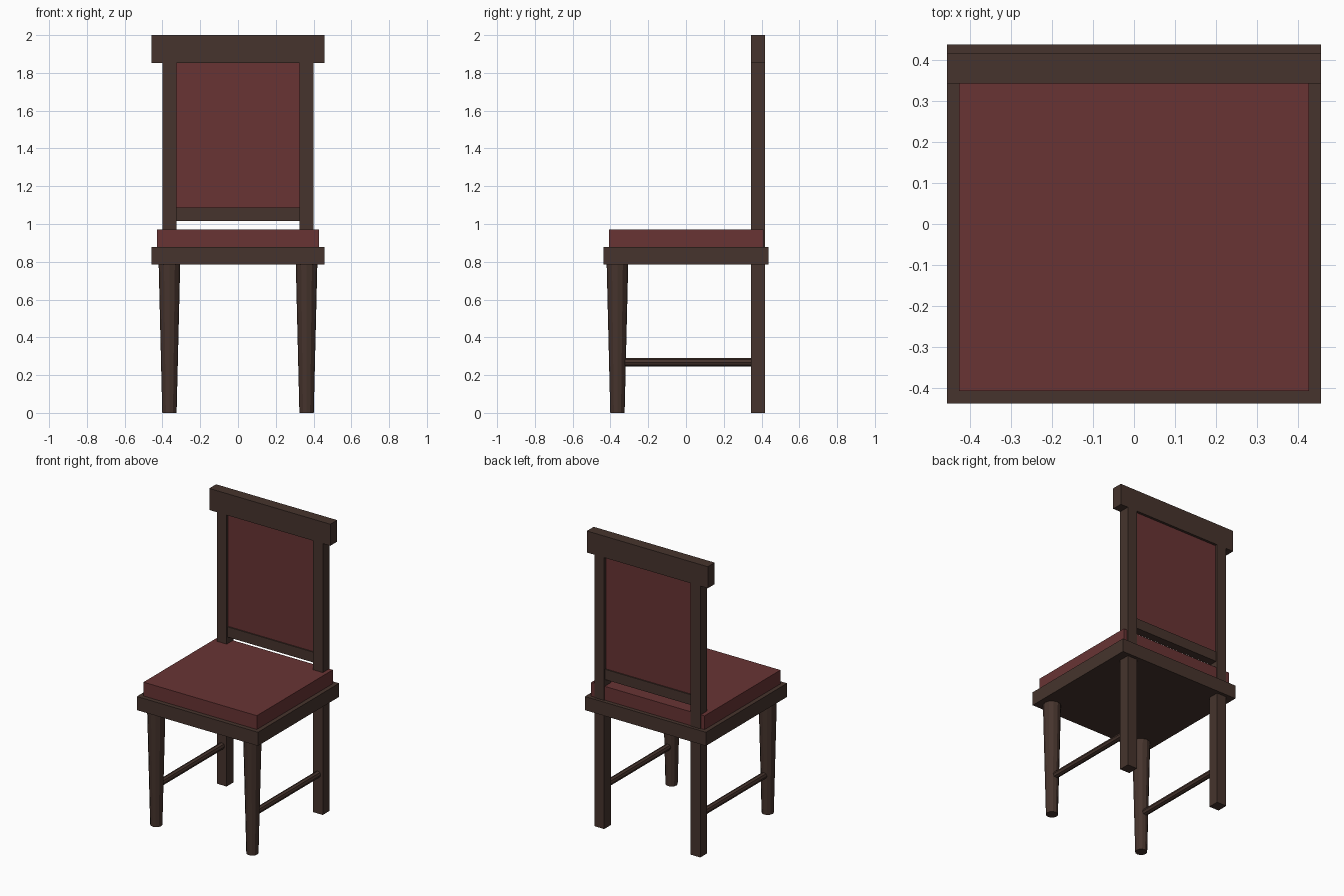
import bpy
import math
from mathutils import Vector

if "Cube" in bpy.data.objects:
    bpy.data.objects.remove(bpy.data.objects["Cube"])


def material(name, rgb):
    m = bpy.data.materials.new(name)
    m.diffuse_color = (*rgb, 1.0)
    m.use_nodes = True
    m.node_tree.nodes["Principled BSDF"].inputs["Base Color"].default_value = m.diffuse_color
    return m


WOOD = material("dark_wood", (0.061, 0.034, 0.026))
FABRIC = material("red_fabric", (0.138, 0.034, 0.034))


def box(name, lo, hi, mat):
    """Axis-aligned block between two corners."""
    lo, hi = Vector(lo), Vector(hi)
    bpy.ops.mesh.primitive_cube_add(size=1, location=(lo + hi) / 2)
    ob = bpy.context.object
    ob.name = name
    ob.scale = hi - lo
    bpy.ops.object.transform_apply(location=False, rotation=False, scale=True)
    ob.data.materials.append(mat)
    return ob


def rod(name, start, end, r_start, r_end, sides):
    """Round, optionally tapered, bar between two points."""
    start, end = Vector(start), Vector(end)
    axis = end - start
    bpy.ops.mesh.primitive_cone_add(vertices=sides, radius1=r_start, radius2=r_end,
                                    depth=axis.length, location=(start + end) / 2)
    ob = bpy.context.object
    ob.name = name
    ob.rotation_euler = axis.to_track_quat('Z', 'Y').to_euler()
    ob.data.materials.append(WOOD)
    return ob


LEG_X = 0.363              # sideways centre of every leg
POST = 0.037               # half width of the square back posts
BACK_Y = 0.38              # depth centre of the backrest
INNER = LEG_X - POST       # inner face of the back posts

# Seat
box("seat_frame", (-0.457, -0.438, 0.785), (0.457, 0.438, 0.878), WOOD)
box("seat_cushion", (-0.428, -0.408, 0.878), (0.428, 0.411, 0.972), FABRIC)

# Legs, posts and side stretchers
for side, s in (("left", -1), ("right", 1)):
    x = s * LEG_X
    rod(f"front_leg_{side}", (x, -0.363, 0), (x, -0.363, 0.785), 0.038, 0.057, 12)
    box(f"back_post_{side}", (x - POST, BACK_Y - POST, 0),
        (x + POST, BACK_Y + POST, 1.853), WOOD)
    rod(f"stretcher_{side}", (x, -0.363, 0.268), (x, BACK_Y, 0.268), 0.022, 0.022, 8)

# Backrest
box("crest_rail", (-0.457, BACK_Y - POST, 1.853), (0.457, BACK_Y + POST, 2.0), WOOD)
box("lower_back_rail", (-INNER, BACK_Y - 0.028, 1.017),
    (INNER, BACK_Y + 0.028, 1.087), WOOD)
box("back_panel", (-INNER, BACK_Y - 0.02, 1.087), (INNER, BACK_Y + 0.02, 1.853), FABRIC)
